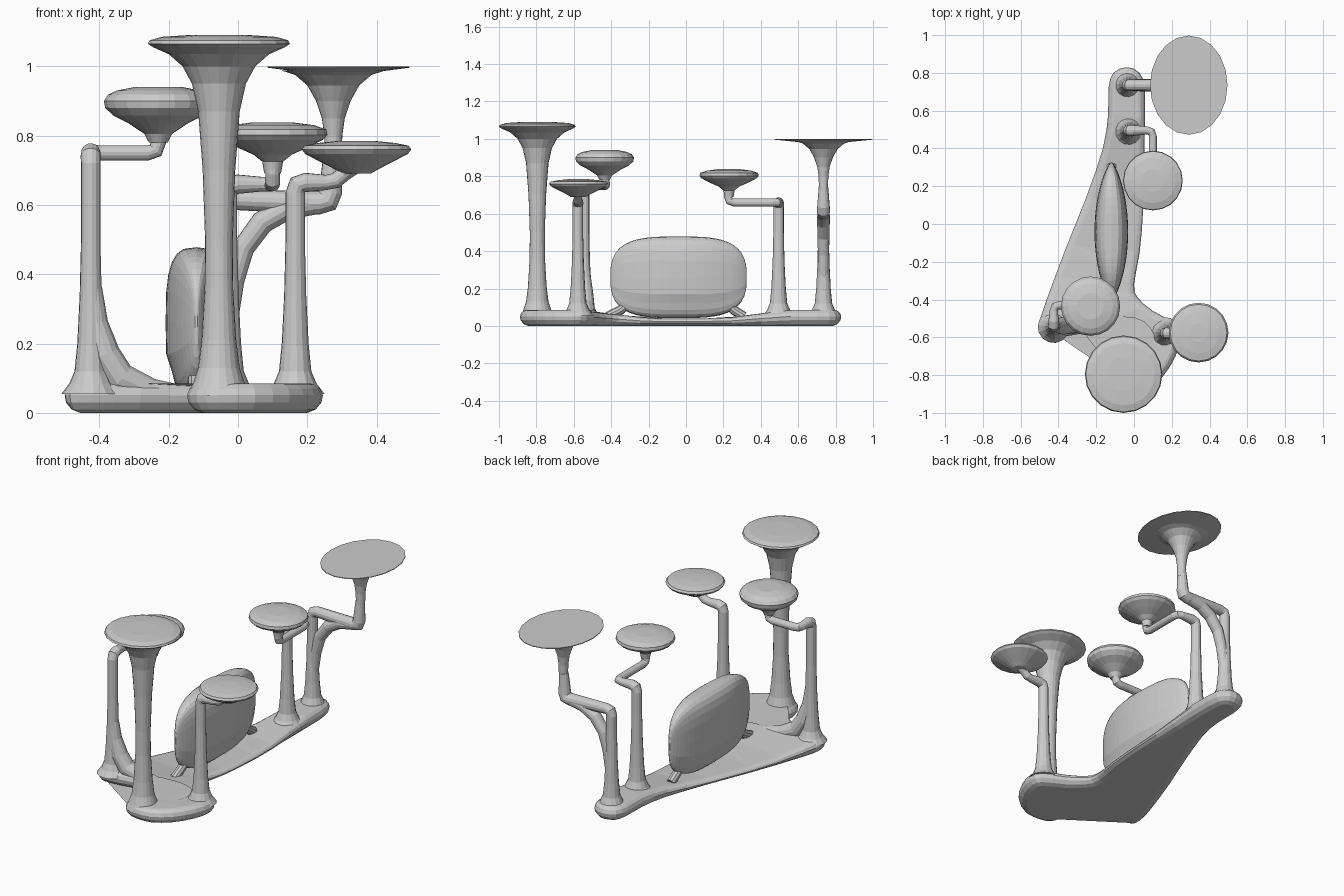
import bpy, bmesh
from math import sin, cos, pi
from mathutils import Vector

if "Cube" in bpy.data.objects:
    bpy.data.objects.remove(bpy.data.objects["Cube"])

def finish(name, bm):
    bmesh.ops.recalc_face_normals(bm, faces=bm.faces[:])
    me = bpy.data.meshes.new(name)
    bm.to_mesh(me)
    bm.free()
    ob = bpy.data.objects.new(name, me)
    bpy.context.collection.objects.link(ob)
    return ob

def skin(name, rings):
    """Bridge equal-sized rings of points and cap both ends."""
    bm = bmesh.new()
    vr = [[bm.verts.new(p) for p in r] for r in rings]
    n = len(vr[0])
    for a, b in zip(vr, vr[1:]):
        for i in range(n):
            j = (i + 1) % n
            bm.faces.new((a[i], a[j], b[j], b[i]))
    caps = [bm.faces.new(vr[0]), bm.faces.new(vr[-1])]
    bmesh.ops.triangulate(bm, faces=caps)
    return finish(name, bm)

def lathe(name, x, y, prof, sy=1.0, n=20):
    return skin(name, [[(x + r * cos(2 * pi * i / n), y + sy * r * sin(2 * pi * i / n), z)
                        for i in range(n)] for r, z in prof])

def tube(name, pts, n=14):
    """Sweep a circle along (x, y, z, radius) points, easing sharp corners."""
    path = []
    for i, p in enumerate(pts):
        v, r = Vector(p[:3]), p[3]
        if 0 < i < len(pts) - 1:
            a = Vector(pts[i - 1][:3]) - v
            b = Vector(pts[i + 1][:3]) - v
            if a.angle(b) < 2.3:
                d = min(0.03, a.length * .45, b.length * .45)
                p0, p1 = v + a.normalized() * d, v + b.normalized() * d
                path += [(p0, r), ((p0 + p1) / 4 + v / 2, r * 1.05), (p1, r)]
                continue
        path.append((v, r))
    rings, u, old = [], None, None
    for i, (v, r) in enumerate(path):
        t = (path[min(i + 1, len(path) - 1)][0] - path[max(i - 1, 0)][0]).normalized()
        if u is None:
            u = t.orthogonal().normalized()
        else:
            u = old.rotation_difference(t) @ u
        old = t
        w = t.cross(u)
        rings.append([v + r * (u * cos(2 * pi * k / n) + w * sin(2 * pi * k / n)) for k in range(n)])
    return skin(name, rings)

def leg(name, x, y, top, rest, r=0.028):
    """Upright with a flared foot, then the arm points in rest."""
    foot = [(.085, .055), (.062, .085), (.047, .12), (.039, .2), (.032, .34), (r, .5)]
    return tube(name, [(x, y, z, q) for q, z in foot] + [(x, y, top, r)] + rest)

# base plate: hooked outline, smoothed, thin in the middle and thick at both ends
outline = [(-.04, .83), (-.11, .80), (-.135, .72), (-.137, .58), (-.165, .4), (-.25, .15),
           (-.35, -.1), (-.47, -.42), (-.5, -.53), (-.485, -.59), (-.42, -.6), (-.28, -.58),
           (-.13, -.53), (0, -.53), (.06, -.57), (.075, -.63), (.035, -.69), (-.055, -.71),
           (-.125, -.74), (-.147, -.8), (-.12, -.86), (-.055, -.885), (.05, -.88), (.15, -.81),
           (.22, -.7), (.245, -.6), (.22, -.53), (.1, -.46), (.02, -.39), (0, -.32),
           (.03, -.15), (.05, .1), (.055, .4), (.057, .7), (.03, .8)]
P = [Vector((a, b, 0)) for a, b in outline]
N = len(P)
S = []
for i in range(N):
    a, b, c, d = (P[(i + k) % N] for k in (-1, 0, 1, 2))
    for t in (0, .5):
        S.append(.5 * (2 * b + (c - a) * t + (2 * a - 5 * b + 4 * c - d) * t * t
                       + (3 * b - a - 3 * c + d) * t ** 3))

def plate_ring(inset, f):
    out = []
    for i, p in enumerate(S):
        t = (S[(i + 1) % len(S)] - S[i - 1]).normalized()
        q = p + Vector((-t.y, t.x, 0)) * inset
        k = min(1, max(0, (abs(p.y) - .2) / .35))
        out.append((q.x, q.y, (.04 + .045 * k) * f))
    return out

skin("base_plate", [plate_ring(i, f) for i, f in
     ((.045, 0), (.02, .12), (.004, .36), (0, .6), (.007, .82), (.022, .96), (.035, 1))])

# tall front trumpet
lathe("tall_trumpet", -.055, -.795,
      [(.09, .05), (.075, .085), (.06, .13), (.05, .21), (.041, .36), (.04, .5), (.047, .7),
       (.06, .87), (.078, .95), (.105, 1.0), (.145, 1.035), (.19, 1.055), (.205, 1.065),
       (.2, 1.075), (.165, 1.085), (.09, 1.09)])

# rear flat oval disc, its flared neck and cranked leg
lathe("rear_disc", .29, .735, [(.04, .975), (.12, .985), (.205, .996), (.205, 1.0)], 1.28)
lathe("rear_disc_neck", .275, .735, [(.024, .72), (.026, .8), (.033, .85), (.05, .9),
                                     (.075, .945), (.11, .975), (.15, .988)])
leg("rear_leg", -.035, .735, .615, [(.265, .735, .605, .034), (.272, .735, .75, .025)], .029)
tube("rear_leg_web", [(-.03, .735, .25, .028), (-.012, .735, .38, .03), (.015, .735, .475, .032),
                      (.07, .735, .55, .034), (.14, .735, .59, .034), (.22, .735, .604, .032)])

# second rear leg with its round pad
leg("rear_inner_leg", -.03, .495, .66,
    [(.1, .495, .66, .021), (.1, .225, .66, .021), (.1, .225, .73, .023)])
lathe("rear_inner_pad", .1, .23,
      [(.024, .69), (.03, .725), (.055, .745), (.1, .765), (.145, .788), (.158, .802),
       (.155, .818), (.12, .83), (.06, .838)])

# left front leg with its thicker pad and sweeping foot
leg("left_leg", -.425, -.545, .75,
    [(-.425, -.43, .75, .022), (-.23, -.43, .75, .022), (-.23, -.43, .82, .028)])
tube("left_leg_web", [(-.42, -.545, .36, .028), (-.41, -.543, .26, .035), (-.385, -.54, .17, .045),
                      (-.34, -.535, .1, .047), (-.25, -.52, .06, .04), (-.14, -.5, .045, .03)])
lathe("left_pad", -.23, -.435,
      [(.027, .78), (.04, .805), (.085, .835), (.13, .858), (.153, .88), (.157, .9),
       (.145, .918), (.12, .93), (.07, .94)])

# right front leg with its shallow bowl pad
leg("right_leg", .165, -.578, .665, [(.285, -.578, .665, .022), (.33, -.578, .72, .035)])
lathe("right_pad", .342, -.575,
      [(.04, .69), (.065, .704), (.11, .727), (.148, .747), (.158, .76), (.15, .771),
       (.11, .779), (.05, .785)])

# upright lens-shaped panel standing on the plate
rings = []
for s in range(25):
    u = -.999 * cos(pi * s / 24)
    hz = .218 * (1 - abs(u) ** 3.4) ** .36
    hx = .003 + .086 * (1 - u * u) ** .75
    ring = []
    for k in range(24):
        c, d = cos(2 * pi * k / 24), sin(2 * pi * k / 24)
        px = abs(c) ** .65 * (1 if c > 0 else -1)
        pz = abs(d) ** .65 * (1 if d > 0 else -1)
        ring.append((-.12 + hx * px * (1 - .12 * (pz < -.5)), -.04 + .365 * u, .26 + hz * pz))
    rings.append(ring)
skin("panel", rings)

# small fillets joining the panel's ends to the plate
for name, y0, y1 in (("panel_rear_foot", .2, .31), ("panel_front_foot", -.28, -.42)):
    tube(name, [(-.12, y0, .14, .02), (-.12, (y0 + y1) / 2, .085, .025), (-.12, y1, .05, .025)], 10)
